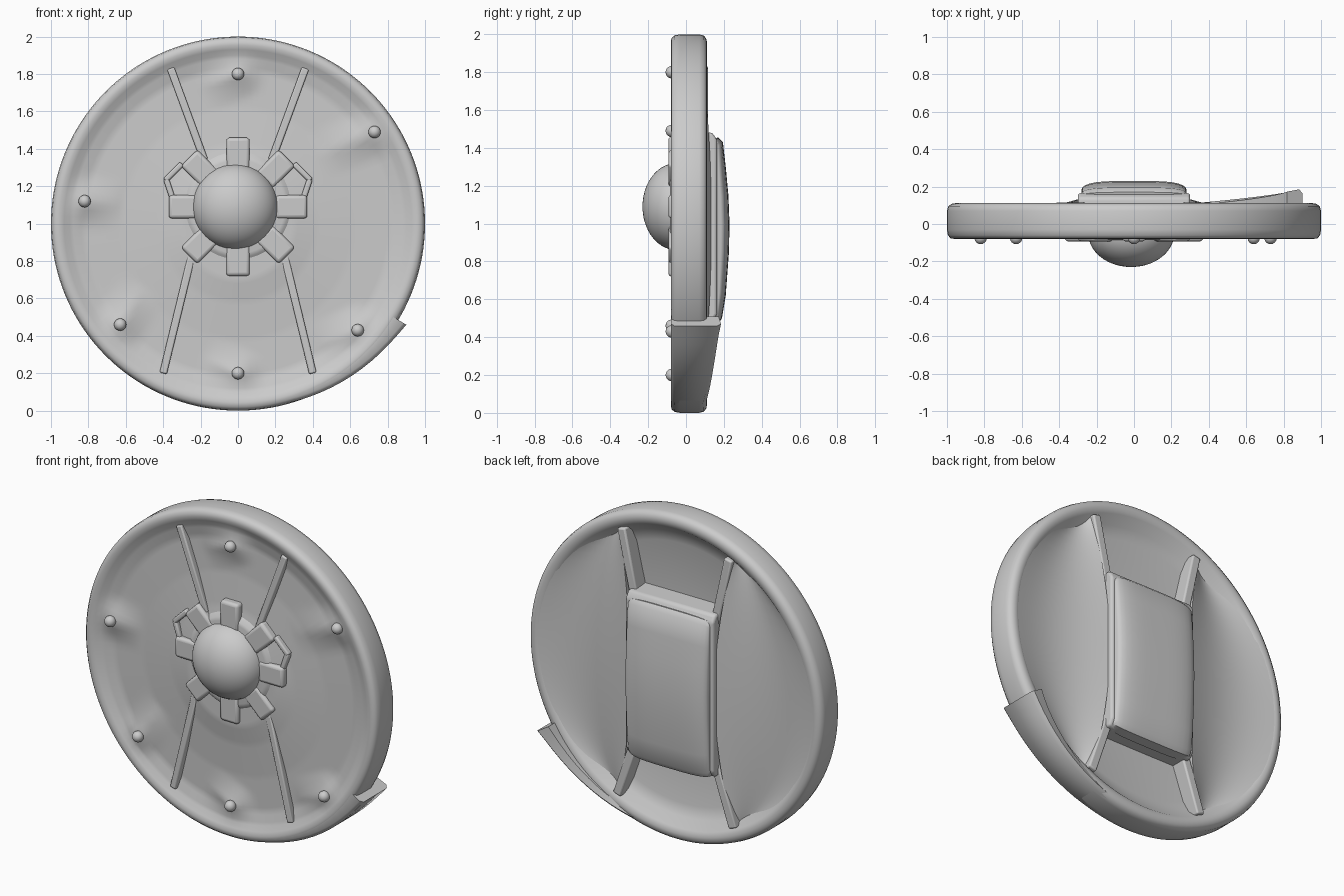
import bpy, bmesh, math
from mathutils import Vector, Matrix

cube = bpy.data.objects.get("Cube")
if cube:
    bpy.data.objects.remove(cube)

metal = bpy.data.materials.new("plain grey")
metal.use_nodes = True
GREY = (0.6, 0.6, 0.6, 1)
metal.diffuse_color = GREY
metal.node_tree.nodes["Principled BSDF"].inputs["Base Color"].default_value = GREY

# Rivet places, each with the end of the crease that trails from it
RIVETS = [((0, 1.8), (-.2, 1.72)), ((.73, 1.49), (.4, 1.35)), ((-.82, 1.12), (-.62, 1.1)),
          ((-.63, .46), (-.5, .66)), ((0, .2), (-.18, .28)), ((.64, .43), (.42, .34))]
BOSS_Z = 1.09


def finish(name, bm, angle=40, bevel=0):
    bmesh.ops.recalc_face_normals(bm, faces=bm.faces)
    mesh = bpy.data.meshes.new(name)
    bm.to_mesh(mesh)
    bm.free()
    mesh.materials.append(metal)
    ob = bpy.data.objects.new(name, mesh)
    bpy.context.collection.objects.link(ob)
    if bevel:
        mod = ob.modifiers.new("soft edges", 'BEVEL')
        mod.width, mod.segments = bevel, 3
    bpy.ops.object.select_all(action='DESELECT')
    ob.select_set(True)
    bpy.context.view_layer.objects.active = ob
    bpy.ops.object.shade_smooth_by_angle(angle=math.radians(angle))
    return ob


def skin(bm, rows, closed=False):
    """Join rows of points into quads."""
    grid = [[bm.verts.new(p) for p in row] for row in rows]
    for a, b in zip(grid, grid[1:]):
        n = len(a)
        for i in range(n if closed else n - 1):
            j = (i + 1) % n
            bm.faces.new((a[i], a[j], b[j], b[i]))
    return grid


def tube(name, rows, angle=40, bevel=0):
    """Skin closed rows and cap both ends."""
    bm = bmesh.new()
    grid = skin(bm, rows, closed=True)
    bm.faces.new(grid[0])
    bm.faces.new(grid[-1])
    return finish(name, bm, angle, bevel)


def lathe(name, profile, cx, cz, segs=96, rule=None, angle=40):
    """Spin (radius, y) pairs about an axis along y."""
    rows = []
    for r, y in profile:
        row = []
        for i in range(segs):
            a = math.tau * i / segs
            x, z = cx + r * math.cos(a), cz + r * math.sin(a)
            row.append((x, rule(x, y, z) if rule else y, z))
        rows.append(row)
    return tube(name, rows, angle)


def prism(name, outline, depth, bevel=0):
    """Extrude a closed outline of 3D points along the vector depth."""
    return tube(name, [outline, [Vector(p) + Vector(depth) for p in outline]], bevel=bevel)


def bar(name, p, q, width, y0, y1, bevel=.01):
    """A strip from p to q in the x-z plane, between depths y0 and y1."""
    p, q = Vector(p), Vector(q)
    side = (q - p).orthogonal().normalized() * width / 2
    pts = [p + side, q + side, q - side, p - side]
    return prism(name, [(v.x, y0, v.y) for v in pts], (0, y1 - y0, 0), bevel)


# Dished disc with its rim; the front is drawn out to each rivet, with a trailing crease
def pull_to_rivets(x, y, z):
    if y > 0 or math.hypot(x, z - 1) > .9:
        return y
    point, floor = Vector((x, z)), y
    for start, end in RIVETS:
        a, along = Vector(start), Vector(end) - Vector(start)
        t = min(1, max(0, (point - a).dot(along) / along.length_squared))
        near = max(0, 1 - (point - a - along * t).length / .14)
        y = min(y, floor + (-.075 - floor) * (1 - t) * near ** 1.3)
    return y


knots = [(.02, -.07), (.3, -.07), (.42, -.05), (.62, -.034), (.82, -.032), (.9, -.052)]
profile = []
for (r0, y0), (r1, y1) in zip(knots, knots[1:]):
    steps = max(2, round((r1 - r0) / .02))
    profile += [(r0 + (r1 - r0) * i / steps, y0 + (y1 - y0) * i / steps) for i in range(steps)]
profile += [(.9, -.052), (.93, -.072), (.955, -.08), (.98, -.077), (.995, -.06), (1, -.03),
            (1, .07), (.993, .095), (.975, .108), (.95, .112), (.92, .1), (.87, .05),
            (.8, .028), (.4, .02), (.02, .02)]
lathe("shield_disc", profile, 0, 1, 144, pull_to_rivets, 50)


# Back side panels, from a bowed inner ridge out to the rim
def ridge_x(z):
    return .29 + .1 * ((z - 1) / .83) ** 2


for side, label in ((1, "left"), (-1, "right")):
    rows = []
    for i in range(33):
        z = 1 - .84 * math.cos(math.pi * i / 32)
        inner, outer = ridge_x(z), math.sqrt(.945 ** 2 - (z - 1) ** 2)
        crest = .135 - .045 * ((z - 1) / .84) ** 2
        row = []
        for j in range(13):
            t = j / 12
            y = crest + (.108 - crest) * t - .05 * math.sin(math.pi * t)
            row.append((side * (inner + (outer - inner) * t), y, z))
        rows.append(row)
    bm = bmesh.new()
    skin(bm, rows)
    new = bmesh.ops.extrude_face_region(bm, geom=bm.faces[:], use_keep_orig=True)["geom"]
    for v in new:
        if isinstance(v, bmesh.types.BMVert):
            v.co.y = .015
    finish(label + "_back_panel", bm)

    # Strips on the front and flanges on the back
    for where, front, back in (("upper", ((.18, 1.34), (.36, 1.83)), ((.27, 1.4), (.365, 1.83))),
                               ("lower", ((.25, .82), (.4, .2)), ((.27, .55), (.395, .18)))):
        (a, b), (c, d) = [[(side * x, z) for x, z in line] for line in (front, back)]
        bar(f"{label}_{where}_front_strip", a, b, .04, -.068, 0, .008)
        bar(f"{label}_{where}_back_flange", c, d, .055, 0, .115)

    # Angular links between the side tabs
    bar(label + "_collar_link", (side * .3, 1.32), (side * .39, 1.23), .03, -.078, -.02)
    bar(label + "_collar_brace", (side * .385, 1.24), (side * .345, 1.12), .03, -.078, -.02)

# Central dome on a collar with eight square tabs
lathe("boss_collar", [(.02, -.08), (.25, -.085), (.27, -.08), (.31, -.04), (.02, -.03)], 0, BOSS_Z, 48)
dome = [(.23 * math.sin(t), -.05 - .18 * math.cos(t))
        for t in [.04 + (math.pi / 2 - .04) * i / 14 for i in range(15)]]
lathe("boss_dome", dome, -.015, BOSS_Z, 48)
for i in range(8):
    a = math.tau * i / 8
    d = Vector((math.cos(a), math.sin(a)))
    c = Vector((0, BOSS_Z))
    bar(f"collar_tab_{i + 1}", c + d * .2, c + d * .37, .125, -.093, -.02, .018)

# Rivets near the rim
for i, ((x, z), end) in enumerate(RIVETS):
    bm = bmesh.new()
    bmesh.ops.create_uvsphere(bm, u_segments=16, v_segments=10, radius=.033,
                              matrix=Matrix.Translation((x, -.075, z)))
    finish(f"rivet_{i + 1}", bm)

# Cushioned grip pad on the back, over a flat mount
prism("grip_mount", [(-.3, y, z) for y, z in
                     ((.0, 1.49), (.14, 1.48), (.165, 1.44), (.165, .52), (.14, .48), (.0, .48))],
      (.6, 0, 0), .015)
rows = []
for i in range(17):
    x = .28 * math.sin((-1 + i / 8) * math.pi / 2)
    k = (1 - abs(x / .28) ** 4) ** .5
    rows.append([(x, .13 + (y - .13) * (.55 + .45 * k), .96 + (z - .96) * (.95 + .05 * k))
                 for y, z in ((.1, 1.44), (.17, 1.455), (.195, 1.43), (.21, 1.3), (.224, 1.15),
                              (.23, 1), (.227, .85), (.21, .62), (.19, .5), (.17, .47), (.1, .47))])
tube("grip_pad", rows, 50)

# Bent plate wrapped over the damaged lower rim, flaring at its upper end
rows = []
for i in range(13):
    t = i / 12
    a = math.radians(-31 - 44 * t)
    outer = 1.05 - .055 * t ** .7
    back = .185 - .08 * t ** .8
    corners = ((.955, -.078), (outer - .02, -.079), (outer, -.06), (outer, back - .02),
               (outer - .02, back), (.955, back - .012))
    rows.append([(r * math.cos(a), y, 1 + r * math.sin(a)) for r, y in corners])
tube("rim_patch", rows, 50)
